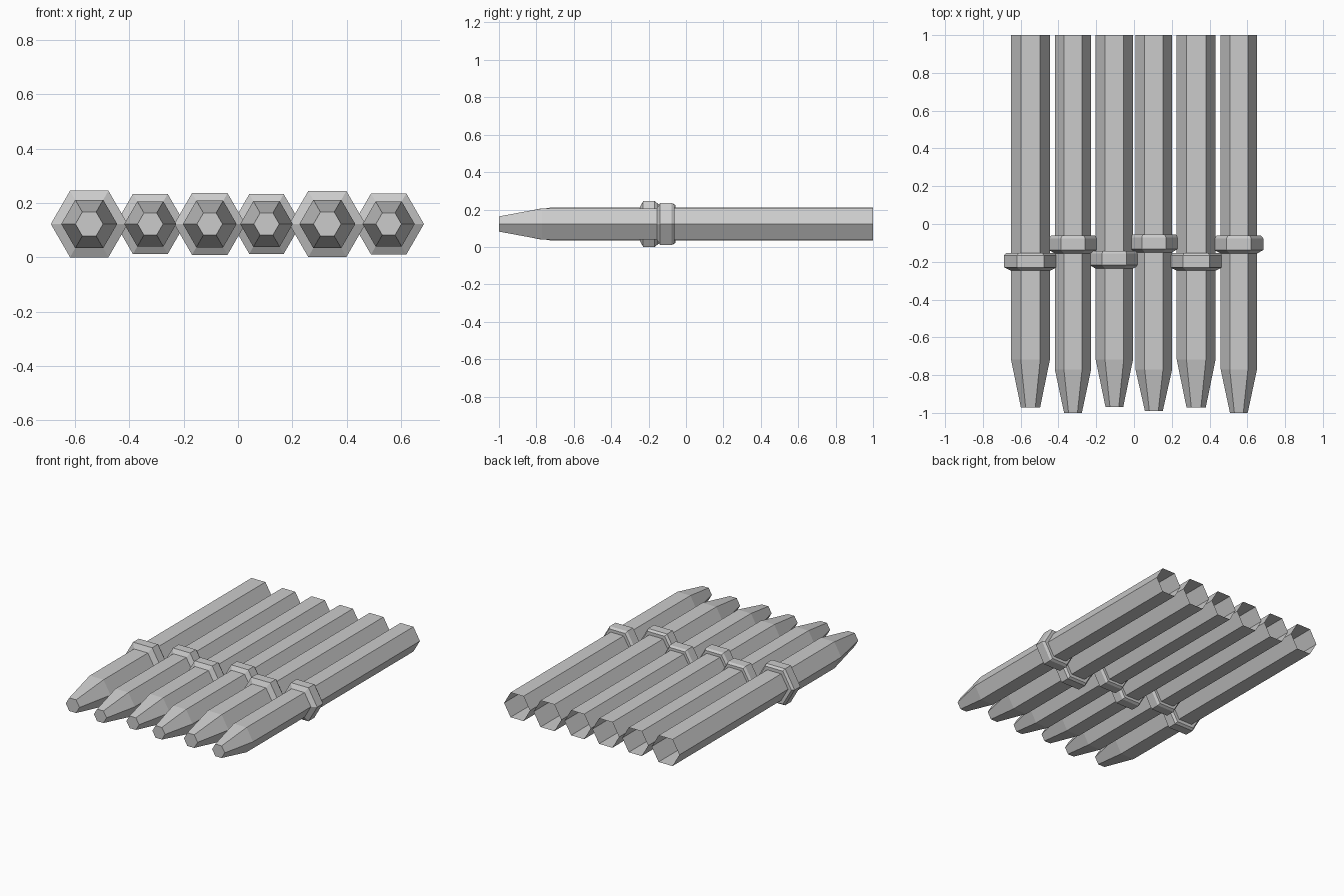
import bpy, bmesh
from math import cos, sin, pi

if "Cube" in bpy.data.objects:
    bpy.data.objects.remove(bpy.data.objects["Cube"])

CZ = 0.1225  # height of every stake's axis


def hex_loft(name, x, profile, cap_front=False):
    """Loft hexagonal rings along y from (y, radius) pairs."""
    bm = bmesh.new()
    rings = []
    for y, r in profile:
        rings.append([bm.verts.new((r * cos(i * pi / 3), y, r * sin(i * pi / 3)))
                      for i in range(6)])
    for a, b in zip(rings, rings[1:]):
        for i in range(6):
            j = (i + 1) % 6
            bm.faces.new((a[i], a[j], b[j], b[i]))
    if cap_front:
        bm.faces.new(rings[0][::-1])
    # rings run counter-clockwise seen from the front, so flip to face outward
    bm.normal_update()
    for f in bm.faces:
        c = f.calc_center_median()
        out = f.normal.x * c.x + f.normal.z * c.z
        if (abs(out) > 1e-6 and out < 0) or (abs(out) <= 1e-6 and (f.normal.y > 0) == (c.y < -0.5)):
            f.normal_flip()
    mesh = bpy.data.meshes.new(name)
    bm.to_mesh(mesh)
    bm.free()
    ob = bpy.data.objects.new(name, mesh)
    ob.location = (x, 0, CZ)
    bpy.context.collection.objects.link(ob)


# x, body radius, tip y, taper start y, tip radius, collar radius, collar front y
stakes = [
    (-0.548, 0.103, -0.971, -0.717, 0.051, 0.1415, -0.247),
    (-0.323, 0.096, -1.000, -0.770, 0.047, 0.128, -0.156),
    (-0.104, 0.099, -0.968, -0.717, 0.047, 0.131, -0.236),
    (0.105, 0.097, -0.991, -0.770, 0.047, 0.127, -0.150),
    (0.329, 0.103, -0.971, -0.717, 0.051, 0.1405, -0.247),
    (0.555, 0.096, -1.000, -0.770, 0.047, 0.130, -0.156),
]

for n, (x, r, tip, taper, tip_r, cr, cy) in enumerate(stakes, 1):
    # hollow shaft, open at the back, with a blunt tapered tip
    hex_loft(f"shaft_{n}", x, [(tip, tip_r), (taper, r), (1.0, r)], cap_front=True)
    # bevelled hexagonal collar around the shaft
    hex_loft(f"collar_{n}", x, [(cy, r), (cy + 0.018, cr), (cy + 0.079, cr),
                                (cy + 0.094, r + 0.65 * (cr - r)), (cy + 0.094, r)])
